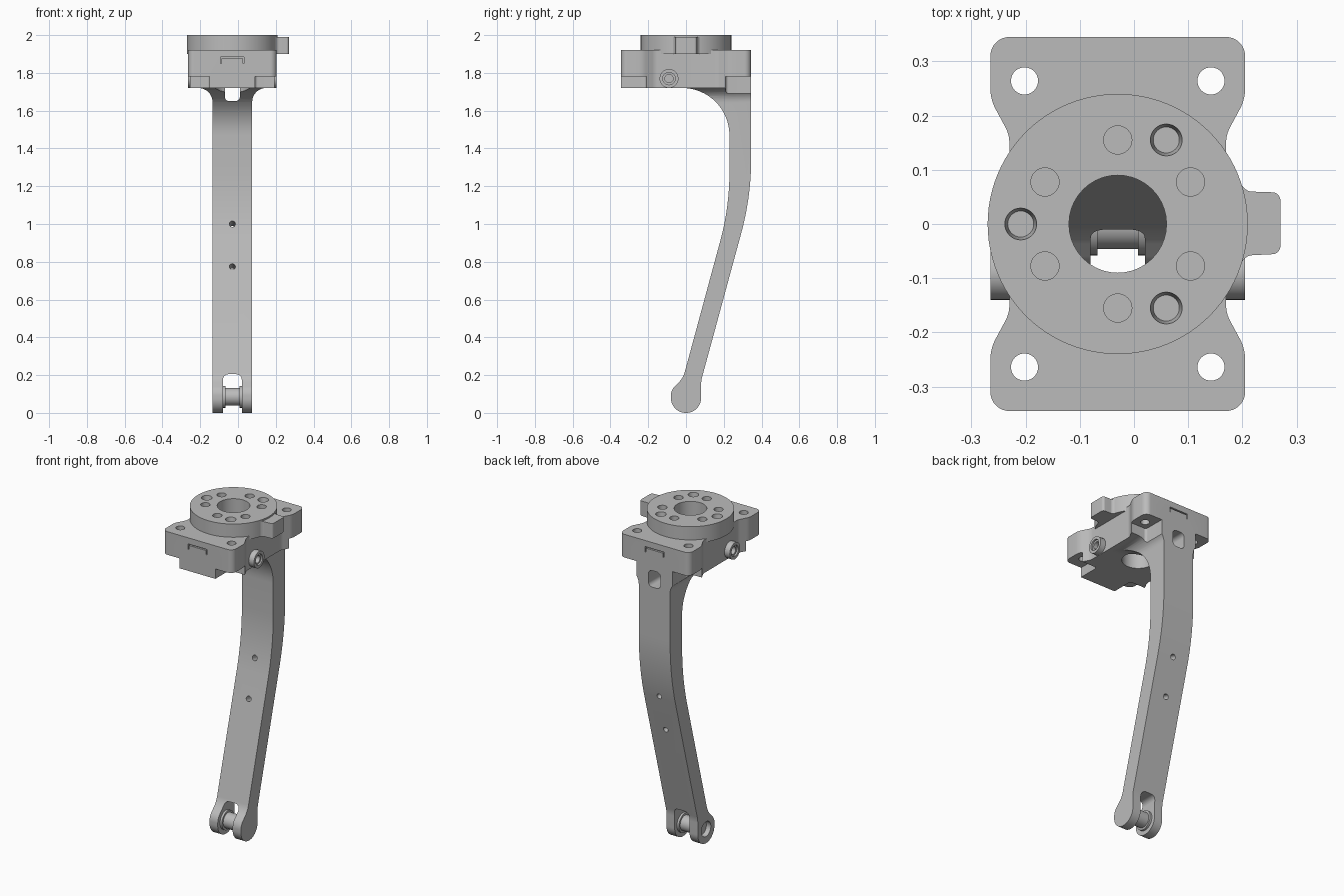
import bpy, bmesh, math
from mathutils import Vector, Matrix

CX = -0.03          # everything is built around x = 0, then shifted by this

cube = bpy.data.objects.get("Cube")
if cube:
    bpy.data.objects.remove(cube, do_unlink=True)

grey = bpy.data.materials.new("machined grey")
grey.use_nodes = True
grey.diffuse_color = (0.5, 0.5, 0.5, 1)
grey.node_tree.nodes["Principled BSDF"].inputs["Base Color"].default_value = (0.5, 0.5, 0.5, 1)


def make(name, bm):
    bmesh.ops.recalc_face_normals(bm, faces=bm.faces)
    mesh = bpy.data.meshes.new(name)
    bm.to_mesh(mesh)
    bm.free()
    obj = bpy.data.objects.new(name, mesh)
    bpy.context.collection.objects.link(obj)
    mesh.materials.append(grey)
    return obj


def rounded(corners, steps=10):
    """Outline from (a, b, radius) corners, each rounded by an arc."""
    out = []
    for i, (a, b, r) in enumerate(corners):
        p = Vector((a, b))
        if not r:
            out.append(p)
            continue
        u = (Vector(corners[i - 1][:2]) - p).normalized()
        v = (Vector(corners[(i + 1) % len(corners)][:2]) - p).normalized()
        half = u.angle(v) / 2
        centre = p + (u + v).normalized() * (r / math.sin(half))
        start = p + u * (r / math.tan(half)) - centre
        end = p + v * (r / math.tan(half)) - centre
        turn = math.atan2(start.x * end.y - start.y * end.x, start.dot(end))
        for k in range(steps + 1):
            out.append(centre + Matrix.Rotation(turn * k / steps, 2) @ start)
    return out


def rect(a0, a1, b0, b1, r=0):
    return rounded([(a0, b0, r), (a1, b0, r), (a1, b1, r), (a0, b1, r)], 6)


def circle(a, b, r, n=40):
    return [Vector((a + r * math.cos(t), b + r * math.sin(t)))
            for t in (2 * math.pi * k / n for k in range(n))]


def prism(name, outline, d0, d1, axis):
    """Extrude an outline along an axis from d0 to d1."""
    place = {"x": lambda p, d: (d, p.x, p.y),
             "y": lambda p, d: (p.x, d, p.y),
             "z": lambda p, d: (p.x, p.y, d)}[axis]
    bm = bmesh.new()
    face = bm.faces.new([bm.verts.new(place(p, d0)) for p in outline])
    ext = bmesh.ops.extrude_face_region(bm, geom=[face])
    move = Vector(place(Vector((0, 0)), d1 - d0))
    bmesh.ops.translate(bm, vec=move, verts=[g for g in ext["geom"] if isinstance(g, bmesh.types.BMVert)])
    return make(name, bm)


def cone(r1, r2, depth, matrix):
    bm = bmesh.new()
    bmesh.ops.create_cone(bm, cap_ends=True, segments=32, radius1=r1, radius2=r2,
                          depth=depth, matrix=matrix)
    return make("cutter", bm)


def combine(obj, others, operation="DIFFERENCE"):
    for other in others:
        mod = obj.modifiers.new("cut", "BOOLEAN")
        mod.operation, mod.solver, mod.object = operation, "EXACT", other
        bpy.context.view_layer.objects.active = obj
        bpy.ops.object.modifier_apply(modifier=mod.name)
        bpy.data.objects.remove(other, do_unlink=True)


def cut(outline, d0, d1, axis):
    return prism("cutter", outline, d0, d1, axis)


def bore():
    return cut(circle(0, 0, 0.09), 1.55, 2.1, "z")


def cable_slot():
    return cut(rect(-0.04, 0.04, 1.65, 1.75, 0.025), 0.02, 0.5, "y")


def corner_pockets(sides):
    return [cut(rect(min(sx * 0.12, sx * 0.4), max(sx * 0.12, sx * 0.4),
                     min(sy * 0.21, sy * 0.5), max(sy * 0.21, sy * 0.5), 0.015), 1.5, 1.78, "z")
            for sx in (-1, 1) for sy in sides]


parts = []

# Mounting plate: waisted outline, pockets under the four corners
quarter = [(0.235, 0.345, 0.035), (0.235, 0.23, 0.08), (0.2, 0.165, 0.06)]
corners = (quarter + [(x, -y, r) for x, y, r in reversed(quarter)]
           + [(-x, -y, r) for x, y, r in quarter]
           + [(-x, y, r) for x, y, r in reversed(quarter)])
plate = prism("mounting_plate", rounded(corners), 1.72, 1.92, "z")
combine(plate, corner_pockets((-1, 1)) + [bore(), cable_slot()])
combine(plate, [cut(circle(sx * 0.172, sy * 0.264, 0.025), 1.6, 2, "z")
                for sx in (-1, 1) for sy in (-1, 1)])
for y in (-0.345, 0.345):     # fine clip grooves on both ends
    combine(plate, [cut(rect(-0.063, 0.063, 1.875, 1.883), y - 0.012, y + 0.012, "y")])
    combine(plate, [cut(rect(x - 0.003, x + 0.003, 1.85, 1.88), y - 0.012, y + 0.012, "y")
                    for x in (-0.06, 0.06)])
parts.append(plate)

# Side bosses with sockets
for side, label in ((1, "left"), (-1, "right")):
    boss = prism(label + "_boss", circle(-0.09, 1.77, 0.05), side * 0.14, side * 0.235, "x")
    combine(boss, [cut(circle(-0.09, 1.77, 0.033), side * 0.225, side * 0.3, "x"),
                   cut(circle(-0.09, 1.77, 0.022), side * 0.17, side * 0.3, "x")])
    parts.append(boss)

# Round flange with its ring of holes
flange = prism("round_flange", circle(0, 0, 0.24, 96), 1.9, 2.0, "z")
combine(flange, [bore()])
for i in range(6):
    t = math.radians(30 + 60 * i)
    combine(flange, [cut(circle(0.155 * math.cos(t), 0.155 * math.sin(t), 0.026, 32), 1.96, 2.1, "z")])
for i in range(3):
    t = math.radians(60 + 120 * i)
    spot = Matrix.Translation((0.179 * math.cos(t), 0.179 * math.sin(t), 1.98))
    combine(flange, [cone(0.024, 0.03, 0.05, spot)])
parts.append(flange)

# Side tab on the flange
parts.append(prism("side_tab", rounded([(0.2, -0.1, 0), (0.24, -0.058, 0.02), (0.3, -0.055, 0.015),
                                        (0.3, 0.058, 0.015), (0.24, 0.06, 0.02), (0.2, 0.1, 0)]),
                   1.9, 1.99, "z"))

# Leg: side profile trimmed by a front outline that flares under the plate
side_profile = rounded([
    (-0.04, 1.74, 0), (-0.04, 1.72, 0), (0.23, 1.72, 0.25), (0.23, 1.09, 1.4),
    (-0.015, 0.185, 0.12), (-0.08, 0.12, 0.07), (-0.08, 0, 0.079), (0.08, 0, 0.079),
    (0.08, 0.17, 0.15), (0.345, 1.145, 1.5), (0.345, 1.74, 0)], 16)
leg = prism("leg", side_profile, -0.18, 0.18, "x")
half = [(0.105, -0.1, 0), (0.105, 1.72, 0.074), (0.18, 1.72, 0), (0.18, 1.9, 0)]
trim = cut(rounded(half + [(-x, z, r) for x, z, r in reversed(half)]), -0.5, 0.5, "y")
combine(leg, [trim], "INTERSECT")
combine(leg, corner_pockets((1,)) + [bore(), cable_slot()])

# Fork slot, pin socket and two cross holes in the leg
combine(leg, [cut(rect(-0.05, 0.05, -0.2, 0.205, 0.03), -0.3, 0.3, "y"),
              cut(circle(0, 0.085, 0.045), -0.2, -0.075, "x")])
for y, z in ((0.255, 0.986), (0.194, 0.761)):
    tilt = Matrix.Translation((0, y, z)) @ Matrix.Rotation(math.radians(-105), 4, "X")
    combine(leg, [cone(0.016, 0.016, 0.3, tilt)])
parts.append(leg)

# Roller between the fork arms
parts.append(prism("roller", circle(0, 0.085, 0.046), -0.052, 0.052, "x"))
for side, label in ((1, "left"), (-1, "right")):
    parts.append(prism(label + "_roller_washer", circle(0, 0.085, 0.058),
                       side * 0.037, side * 0.052, "x"))

# Shift into place and smooth the curved faces
bpy.ops.object.select_all(action="DESELECT")
for obj in parts:
    obj.location.x = CX
    obj.select_set(True)
bpy.context.view_layer.objects.active = leg
bpy.ops.object.shade_smooth_by_angle(angle=math.radians(30))
